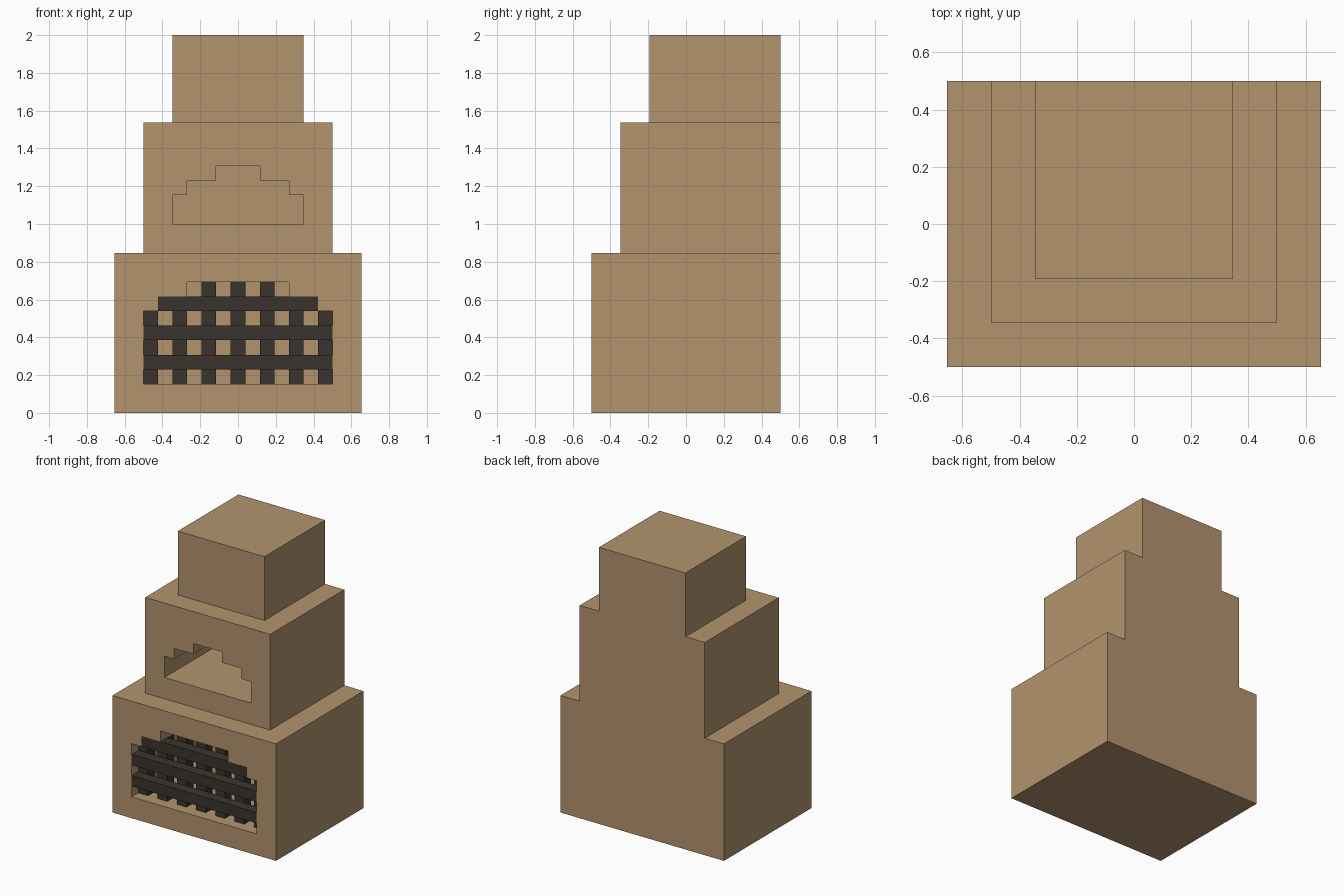
import bpy
import bmesh
from mathutils import Vector

U = 1 / 13  # block module; every size is a multiple of it

cube = bpy.data.objects.get("Cube")
if cube:
    bpy.data.objects.remove(cube, do_unlink=True)


def make_material(name, color):
    mat = bpy.data.materials.new(name)
    mat.use_nodes = True
    mat.diffuse_color = color
    bsdf = next(n for n in mat.node_tree.nodes if n.type == "BSDF_PRINCIPLED")
    bsdf.inputs["Base Color"].default_value = color
    bsdf.inputs["Roughness"].default_value = 0.9
    return mat


clay = make_material("tan clay", (0.45, 0.295, 0.155, 1))
iron = make_material("dark iron", (0.042, 0.034, 0.026, 1))


def add_object(name, bm, mat):
    bmesh.ops.recalc_face_normals(bm, faces=bm.faces)
    mesh = bpy.data.meshes.new(name)
    bm.to_mesh(mesh)
    bm.free()
    mesh.materials.append(mat)
    obj = bpy.data.objects.new(name, mesh)
    bpy.context.collection.objects.link(obj)
    return obj


def prism(name, points, to_3d, direction, mat):
    """Extrude a flat outline along a direction, in modules."""
    bm = bmesh.new()
    face = bm.faces.new([bm.verts.new(Vector(to_3d(a, b)) * U) for a, b in points])
    new = bmesh.ops.extrude_face_region(bm, geom=[face])["geom"]
    bmesh.ops.translate(bm, vec=Vector(direction) * U,
                        verts=[v for v in new if isinstance(v, bmesh.types.BMVert)])
    return add_object(name, bm, mat)


def stepped_outline(bottom, steps):
    """Symmetric stepped outline from (half width, top height) pairs."""
    right, low = [], bottom
    for half, top in steps:
        right += [(half, low), (half, top)]
        low = top
    return right + [(-x, z) for x, z in reversed(right)]


def front_prism(name, bottom, steps, y0, y1):
    return prism(name, stepped_outline(bottom, steps),
                 lambda x, z: (x, y0, z), (0, y1 - y0, 0), clay)


# Stepped body: front silhouette through the full depth
body = front_prism("oven_body", 0, [(8.5, 11), (6.5, 20), (4.5, 26)], -6.5, 6.5)

# Cutters: stepped front, fire chamber and baking chamber
cutters = [
    prism("front_step_cutter",
          [(-8, 11), (-4.5, 11), (-4.5, 20), (-2.5, 20), (-2.5, 28), (-8, 28)],
          lambda y, z: (-10, y, z), (20, 0, 0), clay),
    front_prism("fire_chamber_cutter", 2, [(6.5, 7), (5.5, 8), (3.5, 9)], -8, 4.5),
    front_prism("baking_chamber_cutter", 13, [(4.5, 15), (3.5, 16), (1.5, 17)], -6, 4.5),
]
bpy.context.view_layer.objects.active = body
for cutter in cutters:
    mod = body.modifiers.new(cutter.name, "BOOLEAN")
    mod.operation = "DIFFERENCE"
    mod.solver = "EXACT"
    mod.object = cutter
    cutter.hide_render = True
    bpy.ops.object.modifier_apply(modifier=mod.name)
    bpy.data.objects.remove(cutter, do_unlink=True)


def bar(name, x0, x1, y0, y1, z0, z1):
    return prism(name, [(x0, z0), (x1, z0), (x1, z1), (x0, z1)],
                 lambda x, z: (x, y0, z), (0, y1 - y0, 0), iron)


# Horizontal grate bars, flush with the front
for i, (half, z) in enumerate([(6.5, 3), (6.5, 5), (5.5, 7)]):
    bar(f"grate_rail_{i + 1}", -half, half, -6.5, -5.5, z, z + 1)

# Upright grate bars behind the rails, taller towards the middle
for i in range(-3, 4):
    top = {3: 7, 2: 8}.get(abs(i), 9)
    bar(f"grate_upright_{i + 4}", 2 * i - 0.5, 2 * i + 0.5, -5.5, -4.5, 2, top)
